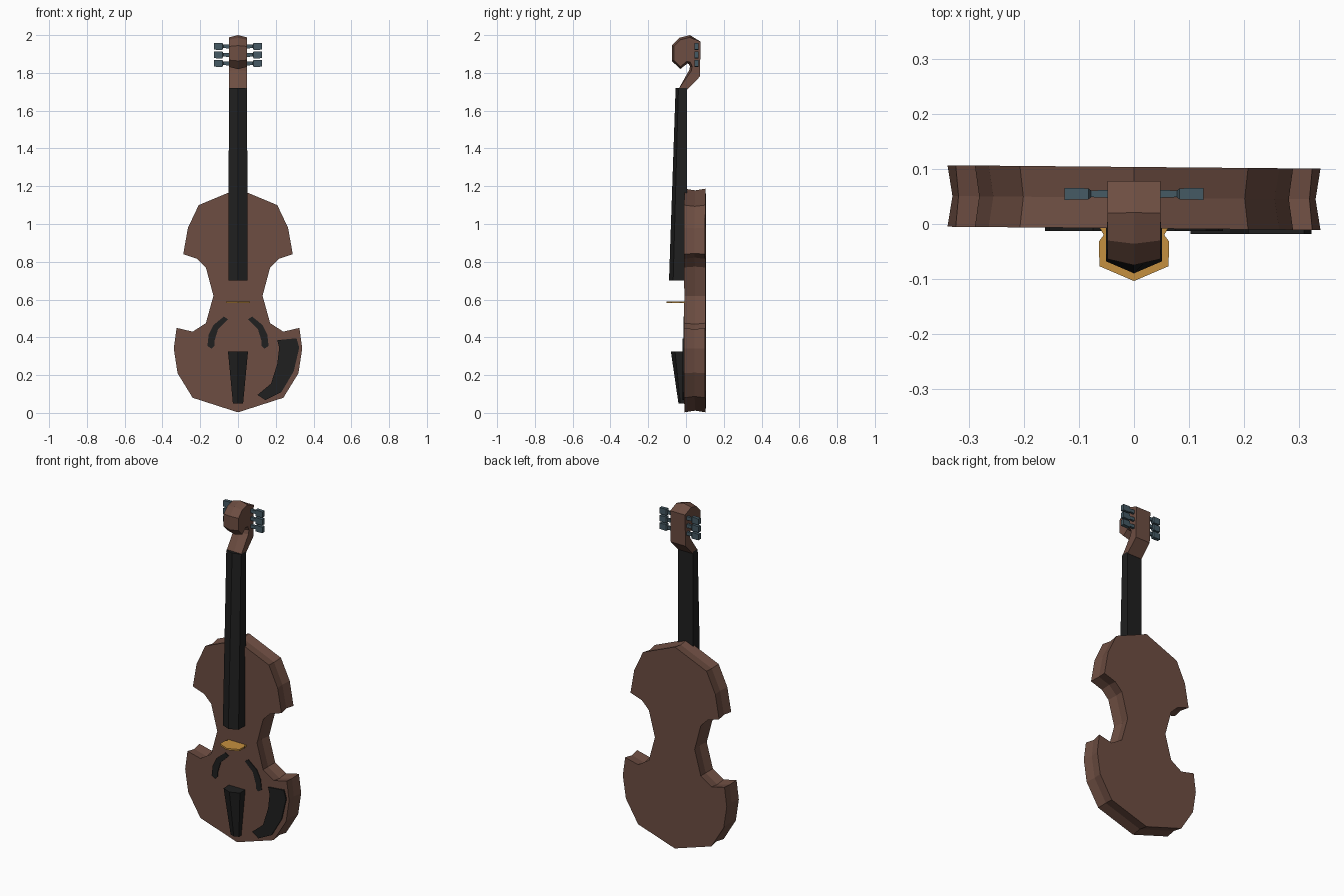
import bpy, bmesh
from mathutils import Vector

if "Cube" in bpy.data.objects:
    bpy.data.objects.remove(bpy.data.objects["Cube"])


def material(name, rgb):
    m = bpy.data.materials.new(name)
    m.diffuse_color = (*rgb, 1)
    m.use_nodes = True
    m.node_tree.nodes["Principled BSDF"].inputs["Base Color"].default_value = m.diffuse_color
    return m


WOOD = material("wood", (0.153, 0.075, 0.054))
EBONY = material("ebony", (0.014, 0.014, 0.014))
SLATE = material("slate", (0.06, 0.102, 0.127))
AMBER = material("amber", (0.56, 0.28, 0.05))


def loft(name, rings, mat):
    """Bridge equal-length rings of points and cap both ends."""
    bm = bmesh.new()
    vs = [[bm.verts.new(p) for p in r] for r in rings]
    n = len(vs[0])
    for a, b in zip(vs, vs[1:]):
        for i in range(n):
            j = (i + 1) % n
            bm.faces.new((a[i], a[j], b[j], b[i]))
    bm.faces.new(vs[0][::-1])
    bm.faces.new(vs[-1])
    bmesh.ops.recalc_face_normals(bm, faces=bm.faces)
    me = bpy.data.meshes.new(name)
    bm.to_mesh(me)
    bm.free()
    me.materials.append(mat)
    ob = bpy.data.objects.new(name, me)
    bpy.context.collection.objects.link(ob)
    return ob


def grow(pts, d):
    """Move a closed 2D outline outward by d (inward if negative)."""
    pts = [Vector(p) for p in pts]
    n = len(pts)
    area = sum(pts[i - 1].x * pts[i].y - pts[i].x * pts[i - 1].y for i in range(n))
    s = d if area > 0 else -d
    out = []
    for i in range(n):
        t = (pts[i] - pts[i - 1]).normalized() + (pts[(i + 1) % n] - pts[i]).normalized()
        out.append(pts[i] + Vector((t.y, -t.x)).normalized() * s)
    return out


def plate(name, outline, y0, y1, mat):
    """Flat front-facing slab from an (x, z) outline."""
    return loft(name, [[(x, y, z) for x, z in outline] for y in (y0, y1)], mat)


# Body: mirrored waisted outline, with ribs slightly hollowed at mid depth
half = [(0, 0.003), (0.24, 0.08), (0.32, 0.21), (0.34, 0.34), (0.325, 0.45),
        (0.24, 0.43), (0.17, 0.475), (0.13, 0.62), (0.17, 0.77), (0.215, 0.815),
        (0.29, 0.84), (0.265, 0.98), (0.208, 1.10), (0, 1.187)]
outline = half + [(-x, z) for x, z in half[-2:0:-1]]
waist = grow(outline, -0.009)
loft("body", [[(x, y - 0.009 * x, z) for x, z in pts]
              for y, pts in ((-0.008, outline), (0.048, waist), (0.104, outline))], WOOD)


# Fingerboard and tailpiece: ridged five-sided bars
def ridged(w, ridge, side, back, z):
    return [(-w, back, z), (-w, side, z), (0, ridge, z), (w, side, z), (w, back, z)]


loft("fingerboard", [ridged(0.051, -0.09, -0.068, 0.004, 0.70),
                     ridged(0.048, -0.055, -0.04, 0.004, 1.72)], EBONY)
loft("tailpiece", [ridged(0.027, -0.04, -0.03, 0.0, 0.05),
                   ridged(0.053, -0.08, -0.058, 0.0, 0.325)], EBONY)

# Scroll head: hooked side profile with a raised centre ridge
hook = [(-0.042, 1.71), (0.005, 1.71), (0.073, 1.78), (0.078, 1.965), (0.02, 1.988),
        (-0.03, 1.975), (-0.064, 1.94), (-0.064, 1.868), (-0.03, 1.832),
        (0.002, 1.86), (0.022, 1.858), (0.033, 1.835), (0.028, 1.81)]
ridge = [g if p[0] < 0.05 and p[1] > 1.75 else p
         for p, g in zip(hook, grow(hook, 0.012))]
loft("scroll_head", [[(x, y, z) for y, z in pts]
                     for x, pts in ((-0.048, hook), (0, ridge), (0.048, hook))], WOOD)

# Tuning pegs: thin shaft flaring to a flat grip
for side in (-1, 1):
    for i, z in enumerate((1.85, 1.895, 1.94)):
        rings = []
        for x, hy, hz in ((0.03, 0.008, 0.011), (0.078, 0.006, 0.009),
                          (0.083, 0.010, 0.019), (0.127, 0.011, 0.017)):
            rings.append([(side * x, 0.055 + a * hy, z + b * hz)
                          for a, b in ((-1, -1), (1, -1), (1, 1), (-1, 1))])
        loft(f"peg_{'left' if side < 0 else 'right'}_{i + 1}", rings, SLATE)

# Bridge: thin arched plate standing out from the top
arch = [(0.06, 0.0), (0.062, -0.008), (0.055, -0.02), (0.064, -0.032), (0.063, -0.077)]
arch = arch + [(0, -0.104)] + [(-x, y) for x, y in arch[::-1]]
loft("bridge", [[(x, y, z) for x, y in arch] for z in (0.581, 0.591)], AMBER)

# Sound holes
hole = [(0.075, 0.51), (0.053, 0.495), (0.105, 0.445), (0.125, 0.38), (0.125, 0.355),
        (0.14, 0.34), (0.162, 0.355), (0.155, 0.415), (0.13, 0.465)]
for side in (-1, 1):
    plate("sound_hole_" + ("left" if side < 0 else "right"),
          [(side * x, z) for x, z in hole], -0.013, 0.0, EBONY)

# Chin rest
rest = [(0.208, 0.385), (0.31, 0.395), (0.324, 0.345), (0.295, 0.22), (0.23, 0.11),
        (0.145, 0.068), (0.103, 0.095), (0.175, 0.155), (0.208, 0.26), (0.218, 0.345)]
plate("chin_rest", rest, -0.018, 0.0, EBONY)
